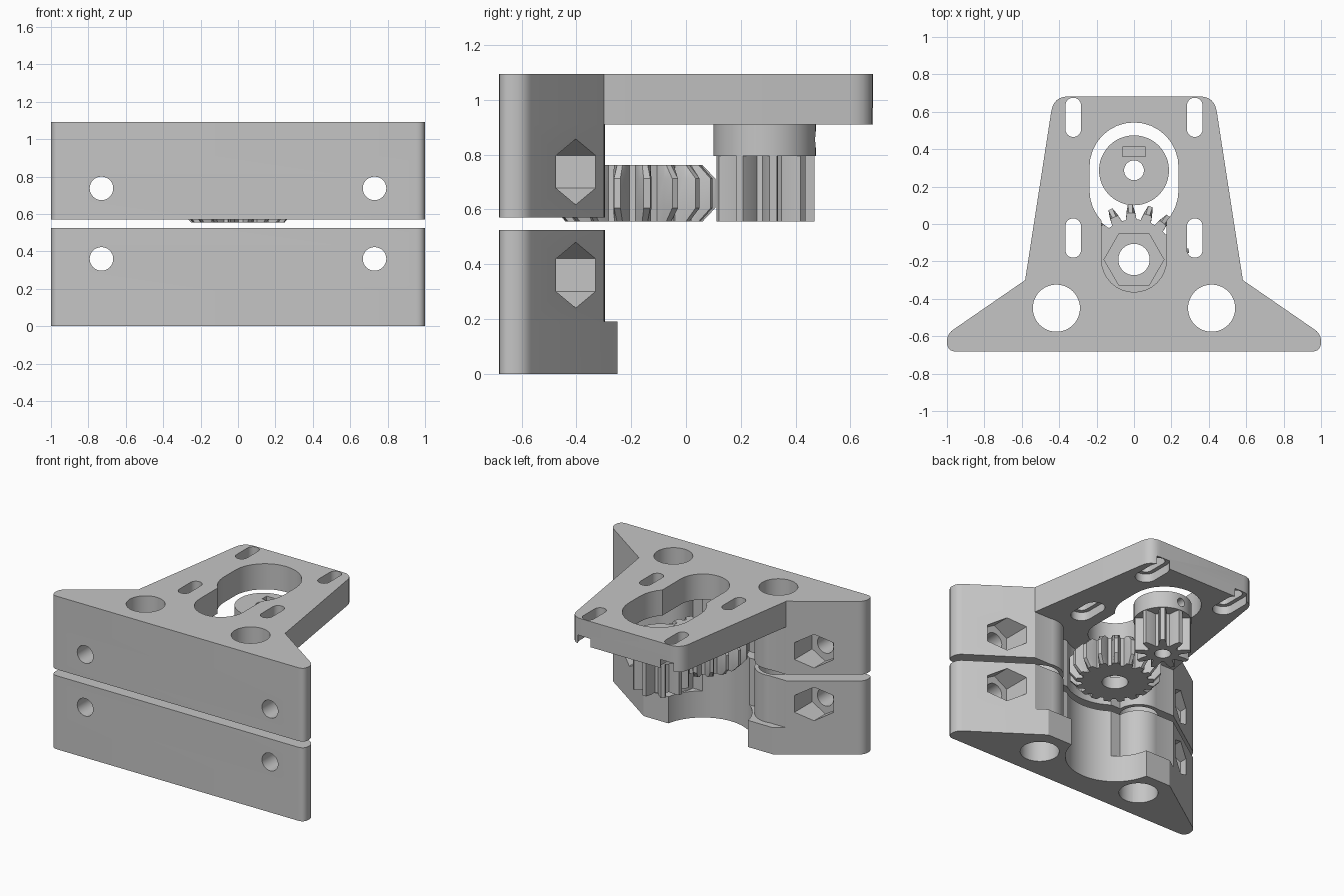
import bpy, bmesh
from math import pi, sin, cos
from mathutils import Vector

cube = bpy.data.objects.get("Cube")
if cube:
    bpy.data.objects.remove(cube)

grey = bpy.data.materials.new("plain grey plastic")
grey.use_nodes = True
colour = (0.56, 0.56, 0.56, 1)
grey.diffuse_color = colour
grey.node_tree.nodes["Principled BSDF"].inputs["Base Color"].default_value = colour


def loft(name, rings):
    """Solid skin through rings of 3D points, capped at both ends."""
    bm = bmesh.new()
    loops = [[bm.verts.new(p) for p in ring] for ring in rings]
    n = len(loops[0])
    for low, high in zip(loops, loops[1:]):
        for i in range(n):
            j = (i + 1) % n
            bm.faces.new((low[i], low[j], high[j], high[i]))
    bm.faces.new(loops[0][::-1])
    bm.faces.new(loops[-1])
    bmesh.ops.recalc_face_normals(bm, faces=bm.faces)
    mesh = bpy.data.meshes.new(name)
    bm.to_mesh(mesh)
    bm.free()
    mesh.materials.append(grey)
    obj = bpy.data.objects.new(name, mesh)
    bpy.context.collection.objects.link(obj)
    return obj


def prism(name, outline, z0, z1):
    return loft(name, [[(x, y, z) for x, y in outline] for z in (z0, z1)])


def circle(x, y, r, n=48, phase=0):
    return [(x + r * cos(phase + 2 * pi * i / n), y + r * sin(phase + 2 * pi * i / n))
            for i in range(n)]


def slot(x, y0, y1, r, n=16):
    """Upright slot with round ends centred on y0 and y1."""
    top = [(x + r * cos(pi * i / n), y1 + r * sin(pi * i / n)) for i in range(n + 1)]
    return top + [(x - r * cos(pi * i / n), y0 - r * sin(pi * i / n)) for i in range(n + 1)]


def along_y(name, outline, y0, y1):
    """Prism whose outline is in x and z."""
    return loft(name, [[(x, y, z) for x, z in outline] for y in (y0, y1)])


def rounded(corners, steps=6):
    """Round polygon corners given as (x, y, cut length)."""
    pts = []
    for i, (x, y, cut) in enumerate(corners):
        p = Vector((x, y))
        if cut == 0:
            pts.append((x, y))
            continue
        a = p + (Vector(corners[i - 1][:2]) - p).normalized() * cut
        b = p + (Vector(corners[(i + 1) % len(corners)][:2]) - p).normalized() * cut
        for k in range(steps + 1):
            t = k / steps
            pts.append(tuple(a * (1 - t) ** 2 + p * 2 * t * (1 - t) + b * t * t))
    return pts


def mirrored(half):
    """Closed outline from its +x half, listed front to back."""
    return rounded(half + [(-x, y, r) for x, y, r in reversed(half)])


def combine(obj, others, operation):
    for other in others:
        mod = obj.modifiers.new(operation, "BOOLEAN")
        mod.operation, mod.solver, mod.object = operation, "EXACT", other
        bpy.ops.object.select_all(action="DESELECT")
        bpy.context.view_layer.objects.active = obj
        obj.select_set(True)
        bpy.ops.object.modifier_apply(modifier=mod.name)
        bpy.data.objects.remove(other)


def finish(obj):
    bpy.ops.object.select_all(action="DESELECT")
    bpy.context.view_layer.objects.active = obj
    obj.select_set(True)
    bpy.ops.object.shade_smooth_by_angle(angle=pi / 6)


GEAR_Y, PINION_Y = -0.19, 0.287
ROD_X, ROD_Y = 0.415, -0.45
SCREW_X = 0.73
SIDES = (-1, 1)
wing = [(1, -0.682, 0.05), (1, -0.588, 0.04), (0.582, -0.3, 0)]


def sleeved_block(name, z0, z1):
    """Wing block with a round sleeve about each rod."""
    block = prism(name, mirrored(wing + [(ROD_X, -0.3, 0), (ROD_X, ROD_Y, 0)]), z0, z1)
    combine(block, [prism("sleeve", circle(s * ROD_X, ROD_Y, 0.154), z0, z1)
                    for s in SIDES], "UNION")
    return block


def cut_bay(block):
    """Round bay that clears the large gear."""
    combine(block, [prism("bay", circle(0, GEAR_Y, 0.32, 64), -0.1, 0.91)], "DIFFERENCE")


def drill(block, screw_z):
    """Rod holes, screw holes and hexagonal nut pockets."""
    for s in SIDES:
        x = s * SCREW_X
        combine(block, [
            prism("rod_hole", circle(s * ROD_X, ROD_Y, 0.126), -0.2, 1.3),
            along_y("screw_hole", circle(x, screw_z, 0.063, 32), -0.9, 0),
            along_y("nut_pocket", circle(x, screw_z, 0.12, 6, pi / 2), -0.53, 0),
        ], "DIFFERENCE")


# Lower clamp with the ledge at its foot
lower = sleeved_block("lower_clamp", 0, 0.525)
combine(lower, [prism("ledge", mirrored(wing + [(0.51, -0.25, 0)]), 0, 0.19)], "UNION")
cut_bay(lower)
drill(lower, 0.36)
finish(lower)

# Upper clamp with the motor plate
upper = sleeved_block("upper_clamp", 0.57, 1.0)
cut_bay(upper)
combine(upper, [prism("plate", mirrored(wing + [(0.43, 0.682, 0.08)]), 0.91, 1.093)], "UNION")
drill(upper, 0.737)
openings = [prism("motor_opening", slot(0, 0.18, 0.305, 0.238), 0.8, 1.2),
            prism("gear_opening", slot(0, GEAR_Y, 0.1, 0.174), 0.8, 1.2)]
for s in SIDES:
    for y in (-0.075, 0.57):
        openings += [
            prism("slot", slot(s * 0.325, y - 0.063, y + 0.063, 0.042), 0.8, 1.2),
            prism("slot_recess", slot(s * 0.325, y - 0.063, y + 0.063, 0.07), 0.8, 0.97),
        ]
combine(upper, openings, "DIFFERENCE")
finish(upper)


def gear_ring(y, z, teeth, root, tip, phase, limit):
    """Toothed outline at one height, trimmed to a limiting radius."""
    ring = []
    for i in range(teeth):
        for offset, r in ((-0.36, root), (-0.24, (root + tip) / 2), (-0.11, tip),
                          (0.11, tip), (0.24, (root + tip) / 2), (0.36, root)):
            a = phase + 2 * pi * (i + offset) / teeth
            r = min(r, limit)
            ring.append((r * cos(a), y + r * sin(a), z))
    return ring


# Large gear with bevelled teeth and a hexagonal socket
levels = ((0.555, 0.25), (0.605, 0.297), (0.712, 0.297), (0.762, 0.25))
gear = loft("large_gear", [gear_ring(GEAR_Y, z, 17, 0.215, 0.297, pi * 0.522, lim)
                           for z, lim in levels])
combine(gear, [prism("bore", circle(0, GEAR_Y, 0.084, 32), 0.4, 0.9),
               prism("socket", circle(0, GEAR_Y, 0.16, 6), 0.64, 0.9)], "DIFFERENCE")
finish(gear)

# Pinion with its round collar
pinion = loft("pinion", [gear_ring(PINION_Y, z, 9, 0.105, 0.183, pi / 2, 1)
                         for z in (0.555, 0.8)])
combine(pinion, [prism("collar", circle(0, PINION_Y, 0.187), 0.795, 0.915)], "UNION")
combine(pinion, [
    prism("shaft_bore", circle(0, PINION_Y, 0.053, 32), 0.4, 1),
    prism("nut_slot", [(-0.062, 0.36), (0.062, 0.36), (0.062, 0.412), (-0.062, 0.412)], 0.81, 1),
    along_y("set_screw_hole", circle(0, 0.855, 0.03, 20), PINION_Y, 0.6)], "DIFFERENCE")
finish(pinion)
